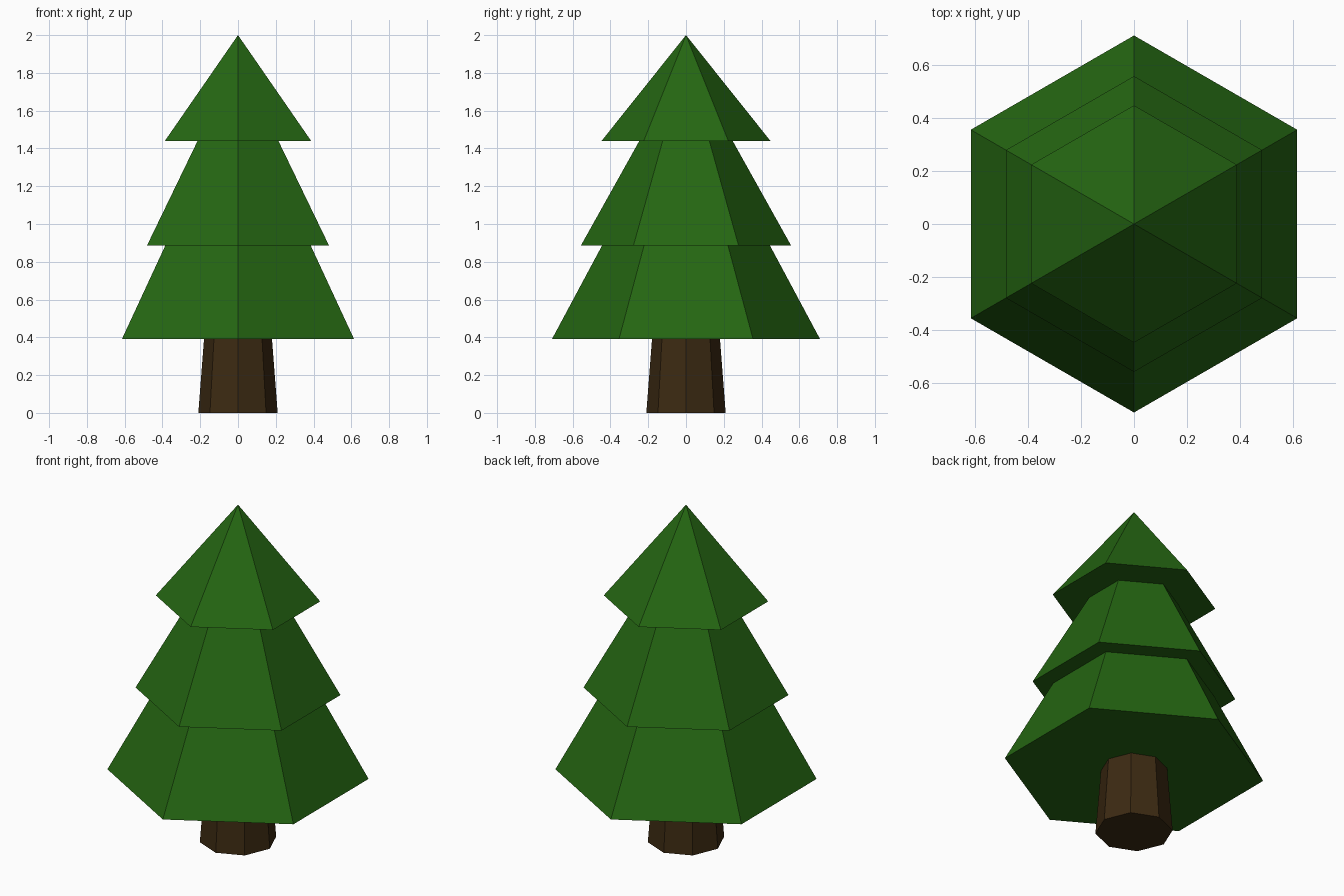
import bpy, bmesh
from math import sin, cos, pi

if "Cube" in bpy.data.objects:
    bpy.data.objects.remove(bpy.data.objects["Cube"])


def material(name, rgb):
    mat = bpy.data.materials.new(name)
    mat.diffuse_color = (*rgb, 1)
    mat.use_nodes = True
    mat.node_tree.nodes["Principled BSDF"].inputs["Base Color"].default_value = mat.diffuse_color
    return mat


def lathe(name, profile, sides, mat):
    """Closed faceted solid from (radius, z) rings, one corner facing +y; radius 0 makes a tip."""
    bm = bmesh.new()
    rings = []
    for r, z in profile:
        count = sides if r else 1
        angles = [pi / 2 + 2 * pi * i / sides for i in range(count)]
        rings.append([bm.verts.new((r * cos(a), r * sin(a), z)) for a in angles])
    for low, high in zip(rings, rings[1:]):
        for i in range(sides):
            j = (i + 1) % sides
            if len(high) == 1:
                bm.faces.new((low[i], low[j], high[0]))
            else:
                bm.faces.new((low[i], low[j], high[j], high[i]))
    for ring in (rings[0], rings[-1]):
        if len(ring) > 1:
            bm.faces.new(ring)
    bmesh.ops.recalc_face_normals(bm, faces=bm.faces)
    mesh = bpy.data.meshes.new(name)
    bm.to_mesh(mesh)
    bm.free()
    mesh.materials.append(mat)
    obj = bpy.data.objects.new(name, mesh)
    bpy.context.collection.objects.link(obj)
    return obj


green = material("needles", (0.018, 0.133, 0.006))
brown = material("bark", (0.045, 0.023, 0.006))

# Tapered eight-sided trunk
lathe("trunk", [(0.21, 0), (0.18, 0.39)], 8, brown)

# Three stacked six-sided tiers, each overhanging the one below
lathe("foliage", [
    (0.71, 0.39), (0.445, 0.885),
    (0.557, 0.885), (0.247, 1.44),
    (0.447, 1.44), (0, 2.0),
], 6, green)
